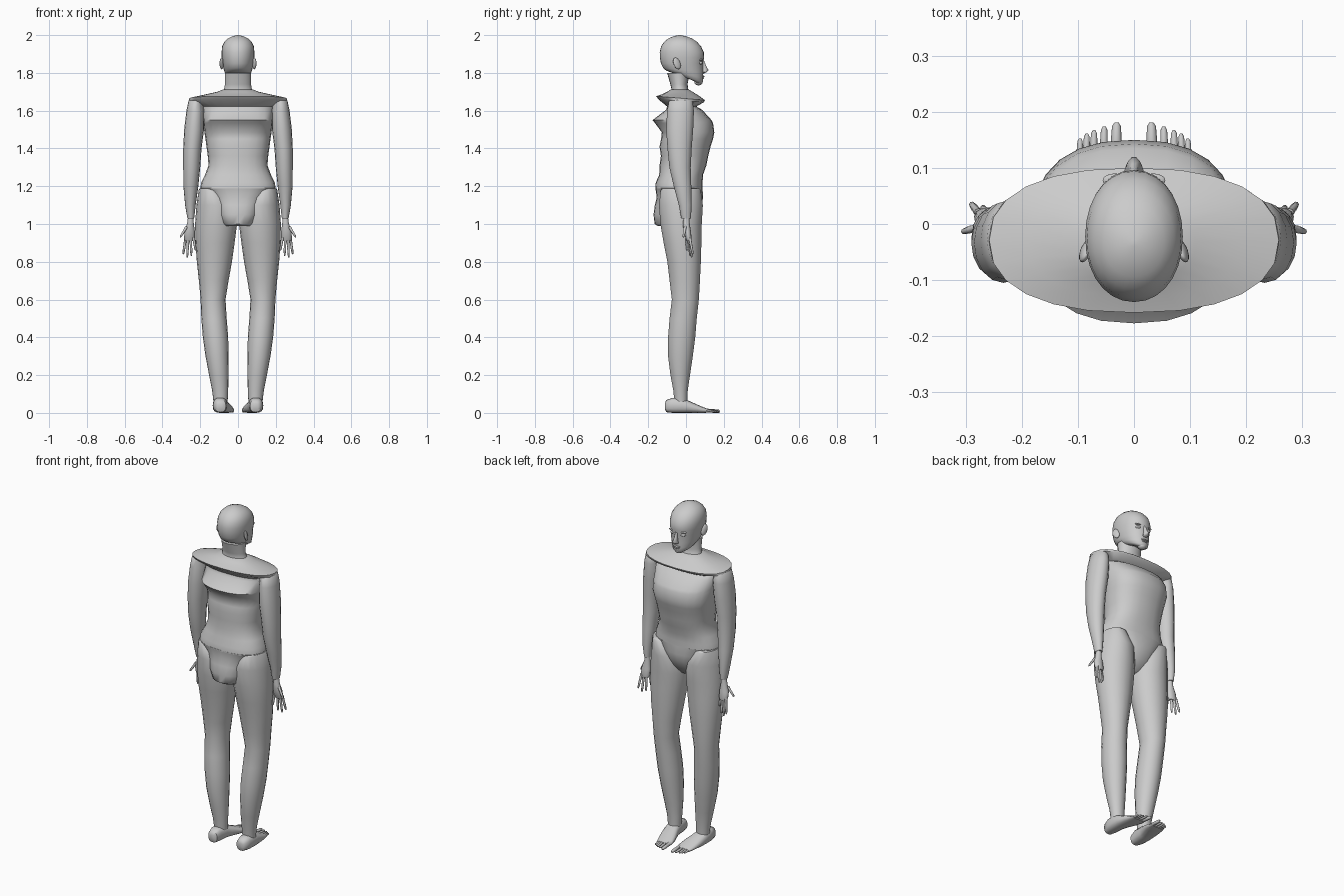
import bpy, bmesh, math
from mathutils import Vector


def spow(v, p):
    return math.copysign(abs(v) ** p, v)


def finish(name, bm, mirror=False, angle=50):
    bmesh.ops.recalc_face_normals(bm, faces=bm.faces)
    me = bpy.data.meshes.new(name)
    bm.to_mesh(me)
    bm.free()
    ob = bpy.data.objects.new(name, me)
    bpy.context.collection.objects.link(ob)
    bpy.context.view_layer.objects.active = ob
    ob.select_set(True)
    bpy.ops.object.shade_smooth_by_angle(angle=math.radians(angle))
    ob.select_set(False)
    if mirror:
        ob.modifiers.new("mirror", 'MIRROR').use_mirror_merge = False
    return ob


def skin(bm, rings):
    """Bridge successive vertex rings and cap both ends."""
    rings = [[bm.verts.new(p) for p in r] for r in rings]
    n = len(rings[0])
    for a, b in zip(rings, rings[1:]):
        for i in range(n):
            j = (i + 1) % n
            bm.faces.new((a[i], a[j], b[j], b[i]))
    bm.faces.new(rings[0])
    bm.faces.new(rings[-1])


def loft(name, rows, n=20, e=2.0, mirror=False, along_y=False, angle=50):
    """Rows: (height, u min, u max, v min, v max, tilt); along_y lofts forward."""
    bm = bmesh.new()
    rings = []
    for h, u0, u1, v0, v1, *tilt in rows:
        t = tilt[0] if tilt else 0
        ring = []
        for i in range(n):
            a = 2 * math.pi * i / n
            u = (u0 + u1) / 2 + (u1 - u0) / 2 * spow(math.cos(a), 2 / e)
            dv = (v1 - v0) / 2 * spow(math.sin(a), 2 / e)
            v = (v0 + v1) / 2 + dv
            ring.append((u, h, v) if along_y else (u, v, h + t * dv))
        rings.append(ring)
    skin(bm, rings)
    return finish(name, bm, mirror, angle)


def digit(bm, a, b, r0, r1, n=8):
    a, b = Vector(a), Vector(b)
    q = (b - a).to_track_quat('Z', 'Y')
    rings = []
    for t, k in ((0, 1), (.5, .9), (.55, 1), (.92, .85), (1, .4)):
        r = (r0 + (r1 - r0) * t) * k
        rings.append([a.lerp(b, t) + q @ Vector((r * math.cos(2 * math.pi * i / n),
                      r * math.sin(2 * math.pi * i / n), 0)) for i in range(n)])
    skin(bm, rings)


def blob(name, loc, size, mirror=False, seg=16):
    bm = bmesh.new()
    bmesh.ops.create_uvsphere(bm, u_segments=seg, v_segments=10, radius=1)
    for v in bm.verts:
        v.co = Vector([c * s + l for c, s, l in zip(v.co, size, loc)])
    return finish(name, bm, mirror)


def sym(rows):
    return [(z, -rx, rx, *rest) for z, rx, *rest in rows]


# Torso with flared shoulder yoke; the figure faces +y
loft("torso", sym([
    (1.185, .20, -.162, .088), (1.22, .195, -.16, .088), (1.26, .175, -.142, .09),
    (1.31, .156, -.14, .108), (1.36, .16, -.133, .118), (1.41, .167, -.14, .13),
    (1.45, .172, -.132, .143), (1.485, .178, -.128, .15), (1.535, .183, -.165, .143),
    (1.55, .185, -.177, .135), (1.605, .19, -.105, .085), (1.622, .185, -.10, .055),
    (1.652, .26, -.145, .095, -.06), (1.666, .258, -.158, .10, -.08),
    (1.682, .19, -.13, .07, -.04), (1.70, .11, -.10, .035, 0),
    (1.712, .08, -.08, .015, 0)]), n=24, e=2.35)
# Pelvis
loft("pelvis", sym([
    (.99, .07, -.15, -.02), (1.0, .085, -.166, .02), (1.05, .11, -.172, .06),
    (1.10, .125, -.165, .085), (1.14, .15, -.155, .09), (1.19, .20, -.162, .088)]),
    n=24, e=2.4)
# Neck
loft("neck", sym([
    (1.69, .085, -.085, .025), (1.715, .073, -.077, .012), (1.74, .069, -.083, .008),
    (1.80, .07, -.10, .02)]))
# Head
loft("head", sym([
    (1.757, .022, .012, .072, -.55), (1.764, .042, -.03, .083, -.38),
    (1.776, .058, -.075, .089, -.3), (1.793, .067, -.105, .09, -.2),
    (1.815, .075, -.121, .092, -.1), (1.85, .081, -.133, .09), (1.88, .086, -.138, .096),
    (1.91, .087, -.139, .094), (1.94, .084, -.132, .08), (1.965, .072, -.115, .058),
    (1.982, .054, -.094, .032), (1.994, .03, -.066, 0), (2.0, .006, -.04, -.028)]),
    n=28, e=2.1)
# Facial features
loft("nose", sym([
    (1.798, .008, .08, .098), (1.805, .017, .08, .112), (1.815, .013, .08, .12),
    (1.835, .009, .08, .108), (1.865, .007, .08, .096)]), n=10)
blob("eyes", (.033, .074, 1.853), (.016, .014, .009), True)
blob("brows", (.034, .078, 1.869), (.022, .012, .005), True)
blob("lips_upper", (0, .088, 1.781), (.022, .010, .005))
blob("lips_lower", (0, .086, 1.772), (.018, .010, .005))
blob("chin", (0, .066, 1.75), (.024, .022, .016))
# Ears
ear = blob("ears", (.086, -.048, 1.85), (.010, .019, .031), True)
for v in ear.data.vertices:
    v.co.x += -.35 * (v.co.y + .048)
    v.co.y -= .25 * (v.co.z - 1.85)

# Arms
loft("arms", [
    (1.66, .20, .252, -.075, .025), (1.652, .185, .262, -.09, .035),
    (1.60, .178, .273, -.10, .042), (1.50, .18, .285, -.105, .038),
    (1.40, .193, .29, -.098, .03), (1.30, .20, .29, -.088, .025),
    (1.20, .21, .289, -.065, .028), (1.10, .224, .28, -.038, .03),
    (1.03, .232, .268, -.025, .026)], n=16, mirror=True)
# Hands with spread fingers
loft("palms", [
    (1.04, .236, .264, -.013, .017), (1.0, .234, .27, -.016, .02),
    (.96, .228, .284, -.013, .026), (.925, .229, .285, -.002, .03),
    (.91, .234, .28, .004, .028)], n=12, mirror=True)
bm = bmesh.new()
for a, b in (((.236, .004, .93), (.224, .006, .86)), ((.25, .014, .92), (.247, .022, .83)),
             ((.264, .018, .92), (.269, .03, .822)), ((.277, .02, .925), (.29, .036, .84)),
             ((.272, -.004, .985), (.306, -.014, .93))):
    digit(bm, a, b, .008, .006)
finish("fingers", bm, True)

# Legs
loft("legs", [
    (1.187, .10, .203, -.125, .072), (1.18, .07, .208, -.135, .08),
    (1.10, .012, .22, -.145, .091), (1.0, .005, .227, -.137, .085),
    (.90, .018, .225, -.12, .083), (.80, .032, .218, -.10, .08), (.70, .05, .207, -.088, .075),
    (.60, .066, .198, -.076, .069), (.50, .06, .194, -.088, .058), (.40, .052, .186, -.096, .05),
    (.30, .05, .172, -.096, .037), (.20, .05, .153, -.083, .022), (.12, .052, .137, -.068, .01),
    (.06, .055, .13, -.062, .008)], n=18, mirror=True)
# Feet, lofted from heel to ball
loft("feet", [
    (-.112, .078, .108, .02, .05), (-.105, .064, .122, .004, .068),
    (-.07, .057, .132, 0, .08), (-.02, .053, .134, 0, .076), (.01, .045, .132, 0, .066),
    (.06, .027, .125, 0, .044), (.095, .02, .116, 0, .029), (.122, .022, .108, .002, .018)],
    n=16, e=2.6, mirror=True, along_y=True)
# Toes
bm = bmesh.new()
for x, tip, r in ((.031, .181, .011), (.053, .174, .008), (.071, .167, .0075),
                  (.084, .161, .007), (.096, .152, .0065)):
    digit(bm, (x + .002, .09, .014), (x, tip, .008), r, r * .85)
finish("toes", bm, True)
